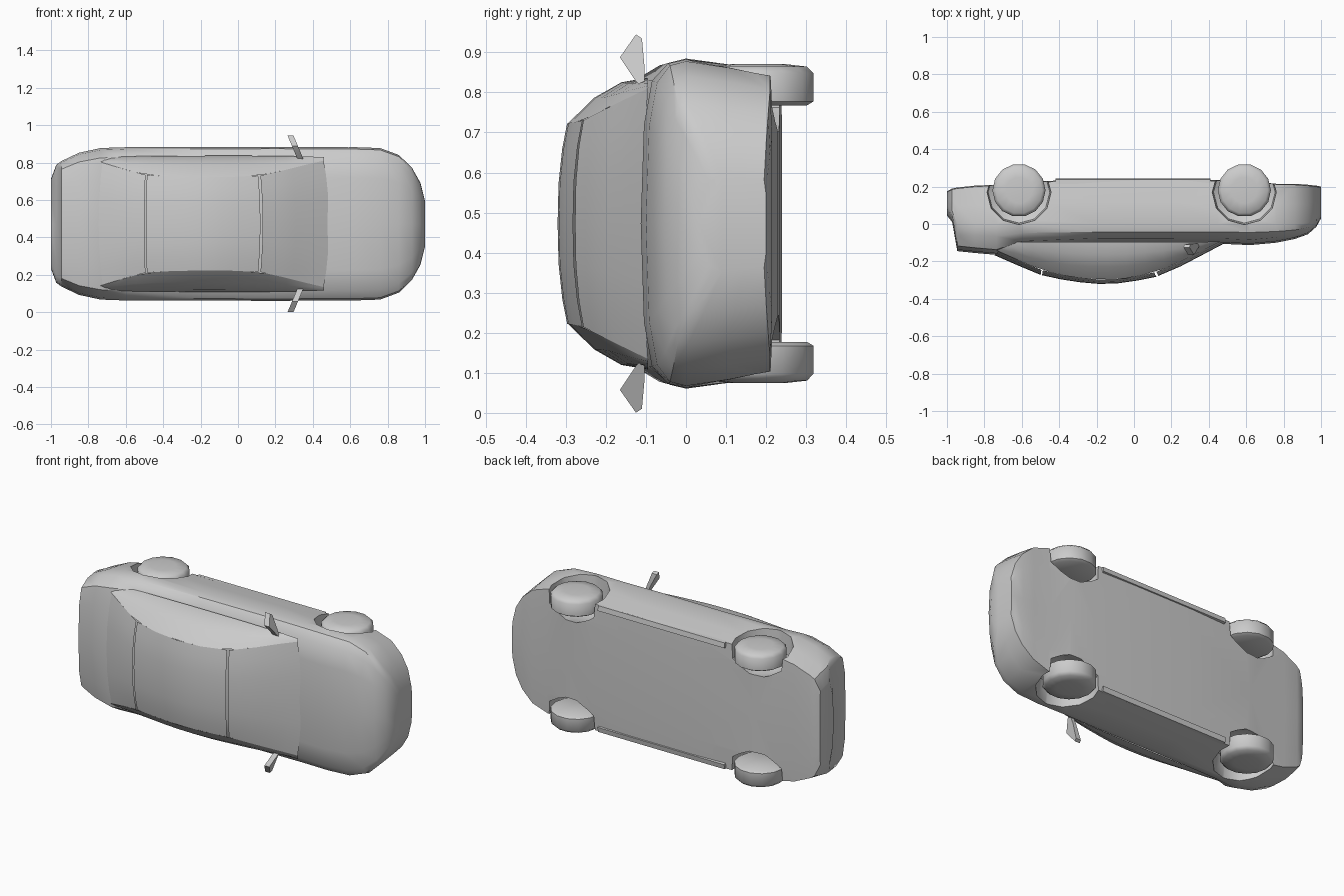
import bpy, bmesh
from math import pi, cos, sin
from mathutils import Vector

if "Cube" in bpy.data.objects:
    bpy.data.objects.remove(bpy.data.objects["Cube"])

MID = 0.4725  # the car lies on its side: length on x, roof towards -y, width on z


def P(x, off, h):
    return Vector((x, -h, MID + off))


def finish(bm, name, angle=0.6, outward=False):
    bmesh.ops.recalc_face_normals(bm, faces=bm.faces)
    if outward:
        c = Vector((-0.1, 0.1, MID))
        if sum(f.normal.dot(f.calc_center_median() - c) for f in bm.faces) < 0:
            bmesh.ops.reverse_faces(bm, faces=bm.faces)
    me = bpy.data.meshes.new(name)
    bm.to_mesh(me)
    bm.free()
    ob = bpy.data.objects.new(name, me)
    bpy.context.collection.objects.link(ob)
    bpy.ops.object.select_all(action='DESELECT')
    ob.select_set(True)
    bpy.context.view_layer.objects.active = ob
    bpy.ops.object.shade_smooth_by_angle(angle=angle)
    return ob


def loft(name, rows, closed=False, angle=0.6):
    bm = bmesh.new()
    vs = [[bm.verts.new(p) for p in r] for r in rows]
    n = len(rows[0])
    for a, b in zip(vs, vs[1:]):
        for i in range(n if closed else n - 1):
            j = (i + 1) % n
            bm.faces.new((a[i], a[j], b[j], b[i]))
    if closed:
        bm.faces.new(vs[0])
        bm.faces.new(vs[-1])
    return finish(bm, name, angle, outward=not closed)


def lathe(name, x, h, profile, side, n, angle=0.6):
    rows = [[P(x + r * cos(2 * pi * i / n), side * off, h + r * sin(2 * pi * i / n))
             for i in range(n)] for off, r in profile]
    return loft(name, rows, True, angle)


# Lower body: x, half width, floor height, top height
stations = [
    (-1.0, .24, -.175, -.045), (-.972, .315, -.19, -.01), (-.945, .335, -.195, .145),
    (-.85, .38, -.205, .155), (-.735, .405, -.21, .165), (-.6, .41, -.225, .12),
    (-.2, .41, -.24, .105), (.2, .412, -.24, .105), (.45, .41, -.235, .105),
    (.62, .41, -.23, .113), (.76, .405, -.215, .10), (.86, .368, -.215, .08),
    (.93, .30, -.21, .055), (.975, .22, -.205, .015), (1.0, .12, -.2, -.03)]


def body_ring(x, w, bot, top):
    waist = min(0.0, top - .06)
    half = [(.6 * w, bot), (.91 * w, bot + .005), (.96 * w, bot * .5 + waist * .5), (w, waist),
            (.975 * w, waist + (top - waist) * .4), (.87 * w, top - .028), (.6 * w, top - .008)]
    pts = [(0, bot)] + half + [(0, top)] + [(-o, h) for o, h in reversed(half)]
    return [P(x, o, h) for o, h in pts]


body = loft("lower_body", [body_ring(*s) for s in stations], True)

# Wheel arches cut into the body, tapering inwards
AXLES = (-.615, .59)
WH = -.18
for x in AXLES:
    for side in (-1, 1):
        cut = lathe("arch_cutter", x, WH + .01, [(.23, .07), (.29, .165), (.5, .18)], side, 12)
        cut.hide_render = True
        m = body.modifiers.new("arch", 'BOOLEAN')
        m.operation = 'DIFFERENCE'
        m.solver = 'EXACT'
        m.object = cut
        bpy.context.view_layer.objects.active = body
        bpy.ops.object.modifier_apply(modifier=m.name)
        bpy.data.objects.remove(cut, do_unlink=True)
bpy.ops.object.select_all(action='DESELECT')
body.select_set(True)
bpy.context.view_layer.objects.active = body
bpy.ops.object.shade_smooth_by_angle(angle=.6)

# Wheels
for x, end in zip(AXLES, ("rear", "front")):
    for side in (-1, 1):
        lathe(end + "_wheel", x, WH,
              [(.295, .125), (.305, .142), (.375, .142), (.392, .125), (.398, .07)], side, 14, .9)

# Cabin: x, centre height, roof edge half width, drop at the edge, belt half width
cabin = [
    (-.75, .165, .335, .03, .35), (-.62, .222, .295, .03, .36), (-.5, .272, .262, .028, .362),
    (-.35, .305, .252, .025, .363), (-.2, .321, .25, .024, .364), (-.05, .316, .25, .024, .364),
    (.12, .282, .258, .026, .364), (.25, .226, .287, .026, .362), (.38, .158, .32, .026, .36),
    (.49, .1, .345, .02, .355)]


def cabin_at(x):
    for a, b in zip(cabin, cabin[1:]):
        if x <= b[0]:
            t = (x - a[0]) / (b[0] - a[0])
            return [p + (q - p) * t for p, q in zip(a, b)]
    return list(cabin[-1])


def top_panel(name, x0, x1, bow0, bow1, n=7):
    rows = []
    for i in range(n):
        t = i / (n - 1)
        row = []
        for u in (-1, -.75, -.4, 0, .4, .75, 1):
            x = x0 + (x1 - x0) * t - u * u * (bow0 + (bow1 - bow0) * t)
            _, top, w, drop, _b = cabin_at(x)
            row.append(P(x, u * w, top - drop * abs(u) ** 2.5))
        rows.append(row)
    loft(name, rows)


# Roof and glass with narrow seams between them
top_panel("roof", -.492, .12, -.005, .012)
top_panel("windscreen", .132, .488, .012, .03)
top_panel("rear_window", -.745, -.5, -.02, -.005, 5)

# Side windows, gently bulged between belt and roof edge
for side in (-1, 1):
    rows = []
    for i in range(13):
        x = -.745 + (1.205 * i / 12)
        _, top, w, drop, belt = cabin_at(x)
        h1, h0 = top - drop, .095
        row = []
        for t in (0, .33, .67, 1):
            bulge = .03 * 4 * t * (1 - t) * max(0, h1 - h0) / .2
            row.append(P(x, side * (belt + (w - belt) * t + bulge), h0 + (h1 - h0) * t))
        rows.append(row)
    loft("side_window", rows)

# Door mirrors: slanted tapered plates
outline = [(.335, .105), (.355, .125), (.415, .165), (.472, .125), (.462, .11), (.385, .103)]
for side in (-1, 1):
    rows = []
    for dx in (-.016, .016):
        rows.append([P(.33 - (o - .355) * .42 + dx * (1 if h > .106 else .7), side * o, h)
                     for o, h in outline])
    loft("door_mirror", rows, True)

# Sill strips along the floor edges
for side in (-1, 1):
    loft("sill", [[P(x, side * o, h) for o, h in
                   ((.34, -.22), (.376, -.215), (.374, -.238), (.345, -.243))]
                  for x in (-.42, 0, .41)], True)
